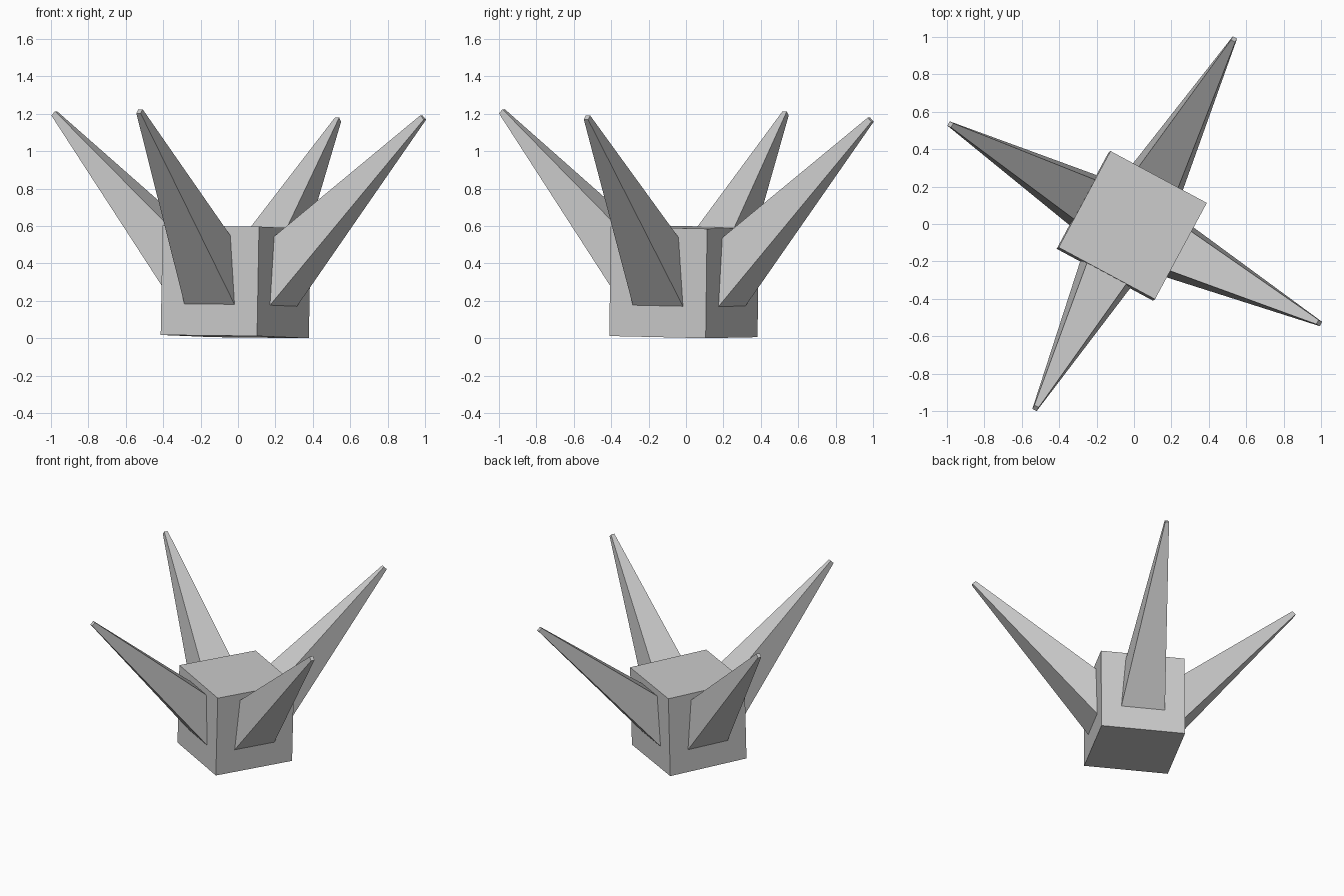
import bpy
import bmesh
from math import radians
from mathutils import Matrix, Vector

default = bpy.data.objects.get("Cube")
if default:
    bpy.data.objects.remove(default, do_unlink=True)

grey = bpy.data.materials.new("light_grey")
grey.use_nodes = True
colour = (0.6, 0.6, 0.6, 1.0)
grey.diffuse_color = colour
grey.node_tree.nodes["Principled BSDF"].inputs["Base Color"].default_value = colour

# Shared placement: the whole model is turned and very slightly tilted
PLACE = (Matrix.Translation((-0.012, -0.01, 0.301))
         @ Matrix.Rotation(0.018, 4, "Y")
         @ Matrix.Rotation(-0.013, 4, "X")
         @ Matrix.Rotation(radians(-28.3), 4, "Z"))
SIDE = 0.585


def block(name, matrix, shape=None):
    """Make a cube, optionally reshaped corner by corner, and place it."""
    bm = bmesh.new()
    bmesh.ops.create_cube(bm, size=2)
    for v in bm.verts:
        v.co = shape(v.co) if shape else v.co * SIDE / 2
    bmesh.ops.recalc_face_normals(bm, faces=bm.faces)
    bm.transform(matrix)
    mesh = bpy.data.meshes.new(name)
    bm.to_mesh(mesh)
    bm.free()
    mesh.materials.append(grey)
    obj = bpy.data.objects.new(name, mesh)
    bpy.context.collection.objects.link(obj)
    return obj


def spike(co):
    """Broad trapezoid base on the block face, tapering up to a tiny tip."""
    if co.y > 0:
        half_width = 0.12 if co.z > 0 else 0.153
        height = 0.54 if co.z > 0 else 0.17
        return Vector((co.x * half_width, -0.288, height - 0.3))
    return Vector((co.x * 0.013, -1.12 + co.z * 0.011, 0.89 + co.z * 0.011))


# Central block
block("central_block", PLACE)

# Four spikes, one on each side face
for i, side in enumerate(("front", "left", "back", "right")):
    block(side + "_spike", PLACE @ Matrix.Rotation(radians(90 * i), 4, "Z"), spike)
